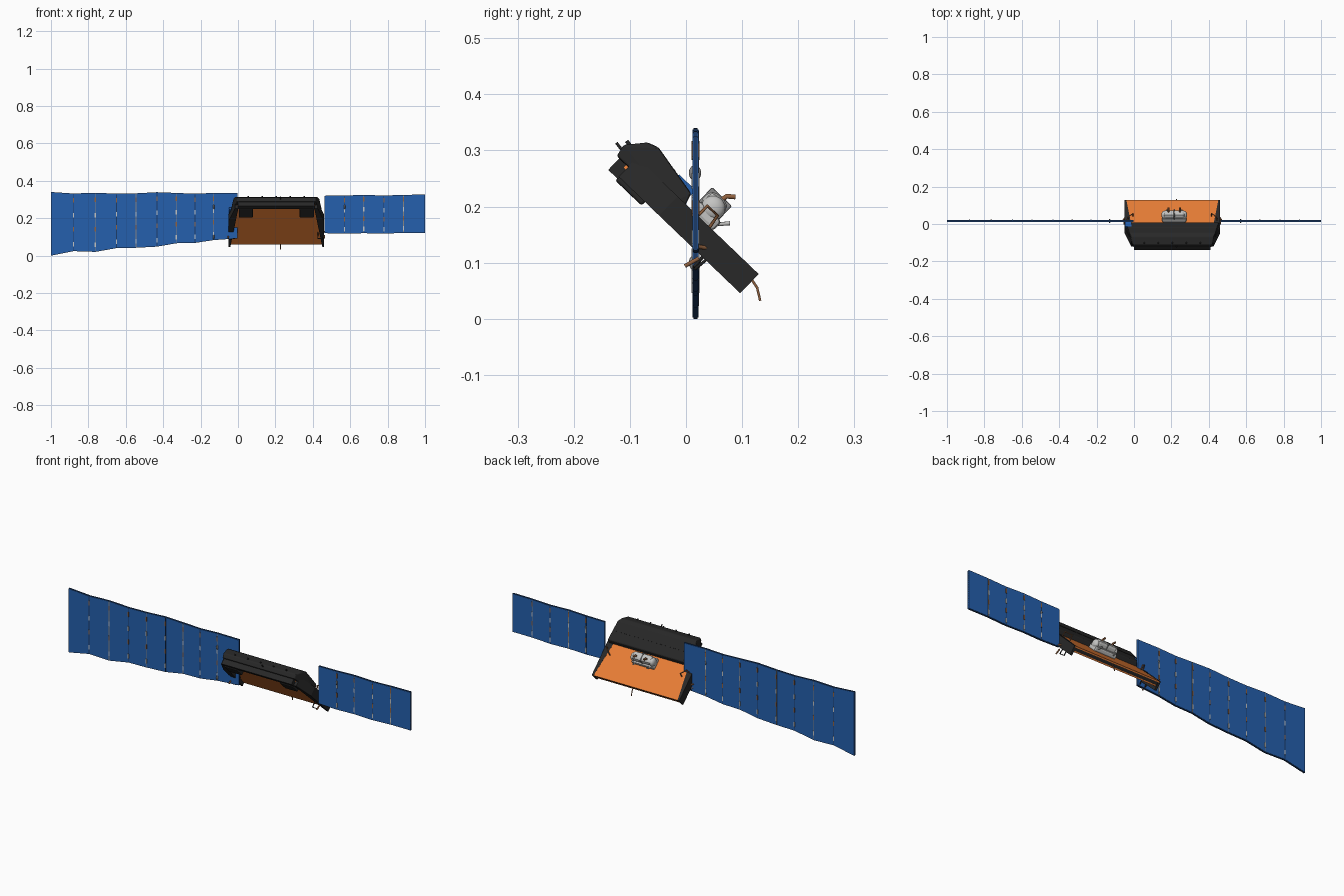
import bpy, bmesh, math
from mathutils import Vector

cube = bpy.data.objects.get("Cube")
if cube:
    bpy.data.objects.remove(cube, do_unlink=True)


def material(name, r, g, b):
    m = bpy.data.materials.new(name)
    m.use_nodes = True
    m.diffuse_color = (r, g, b, 1)
    m.node_tree.nodes["Principled BSDF"].inputs["Base Color"].default_value = (r, g, b, 1)
    return m


BLACK = material("black", 0.021, 0.021, 0.021)
ORANGE = material("orange foil", 0.84, 0.215, 0.038)
BLUE = material("solar blue", 0.018, 0.115, 0.42)
NAVY = material("dark blue", 0.012, 0.045, 0.14)
GREY = material("light grey", 0.55, 0.55, 0.54)
STEEL = material("hinge grey", 0.24, 0.24, 0.24)
BRONZE = material("bronze", 0.28, 0.12, 0.05)

MID = 0.205                       # body centre in x
PANEL_Y = 0.017
ALONG = Vector((0, -0.722, 0.692))   # up the tilted deck
OUT = Vector((0, 0.692, 0.722))      # away from the deck
CORNER = Vector((MID, 0.098, 0.047))


def deck(x, u, n):
    """Point on the tilted body: x from its centre, u up the slope, n off the underside."""
    return CORNER + Vector((x, 0, 0)) + ALONG * u + OUT * n


def finish(name, bm, mat, smooth=False):
    bmesh.ops.recalc_face_normals(bm, faces=bm.faces)
    me = bpy.data.meshes.new(name)
    bm.to_mesh(me)
    bm.free()
    me.materials.append(mat)
    for p in me.polygons:
        p.use_smooth = smooth
    ob = bpy.data.objects.new(name, me)
    bpy.context.collection.objects.link(ob)
    return ob


def hull(name, points, mat, bevel=0):
    bm = bmesh.new()
    for p in points:
        bm.verts.new(p)
    bmesh.ops.convex_hull(bm, input=bm.verts)
    bmesh.ops.dissolve_limit(bm, angle_limit=0.02, verts=bm.verts, edges=bm.edges)
    ob = finish(name, bm, mat)
    if bevel:
        mod = ob.modifiers.new("Bevel", "BEVEL")
        mod.width, mod.segments = bevel, 2


def deck_box(name, x0, x1, u0, u1, n0, n1, mat, bevel=0):
    hull(name, [deck(x, u, n) for x in (x0, x1) for u in (u0, u1) for n in (n0, n1)], mat, bevel)


def deck_plate(name, outline, n0, n1, mat):
    """Symmetric slab from (half width, u) pairs."""
    hull(name, [deck(s * w, u, n) for w, u in outline for s in (-1, 1) for n in (n0, n1)], mat)


def block(name, x, y, z, dx, dy, dz, mat):
    hull(name, [(x + i * dx, y + j * dy, z + k * dz)
                for i in (-1, 1) for j in (-1, 1) for k in (-1, 1)], mat)


def rod(name, points, radius, mat):
    cu = bpy.data.curves.new(name, "CURVE")
    cu.dimensions = "3D"
    cu.bevel_depth, cu.bevel_resolution, cu.use_fill_caps = radius, 1, True
    sp = cu.splines.new("POLY")
    sp.points.add(len(points) - 1)
    for sp_pt, p in zip(sp.points, points):
        sp_pt.co = (*p, 1)
    cu.materials.append(mat)
    ob = bpy.data.objects.new(name, cu)
    bpy.context.collection.objects.link(ob)


def ball(name, centre, scale, mat):
    bm = bmesh.new()
    bmesh.ops.create_uvsphere(bm, u_segments=16, v_segments=10, radius=1)
    for v in bm.verts:
        v.co = centre + Vector((v.co.x * scale[0], v.co.y * scale[1], v.co.z * scale[2]))
    finish(name, bm, mat, True)


# Thin tilted deck with foil on both faces
deck_plate("deck", [(0.25, 0.002), (0.25, 0.2), (0.213, 0.3)], 0.022, 0.041, BLACK)
deck_plate("deck_top_foil", [(0.252, 0), (0.252, 0.19)], 0.038, 0.045, ORANGE)
deck_plate("deck_under_foil", [(0.243, 0.001), (0.243, 0.2), (0.205, 0.305)], 0.016, 0.023, ORANGE)

# Equipment housing with a tapered, chamfered head
section = [(0.248, 0.178, 0.04), (0.248, 0.186, 0.066), (0.23, 0.285, 0.085), (0.22, 0.305, 0.078),
           (0.212, 0.333, 0.045), (0.21, 0.328, 0.022), (0.249, 0.2, 0.024)]
hull("housing", [deck(s * w, u, n) for w, u, n in section for s in (-1, 1)], BLACK, 0.004)
deck_plate("head_lip", [(0.205, 0.298), (0.205, 0.322)], -0.006, 0.03, BLACK)
deck_plate("housing_seam", [(0.235, 0.235), (0.235, 0.237)], 0.06, 0.0765, BLACK)

# Paired fittings on both sides of the body
for s in (-1, 1):
    deck_box("underside_pod", s * 0.125, s * 0.2, 0.235, 0.3, -0.011, 0.022, BLACK, 0.004)
    hull("side_rail", [deck(s * w, u, n) for w, u in ((0.246, 0), (0.256, 0), (0.24, 0.21), (0.256, 0.2),
         (0.203, 0.3), (0.22, 0.3)) for n in (-0.002, 0.0455)], BLACK)
    rod("top_handle", [deck(s * 0.24, 0.15, 0.04), deck(s * 0.236, 0.15, 0.07),
                       deck(s * 0.21, 0.125, 0.07), deck(s * 0.21, 0.12, 0.04)], 0.003, BRONZE)
    rod("lower_handle", [deck(s * 0.25, 0.085, 0), deck(s * 0.25, 0.088, -0.026),
                         deck(s * 0.222, 0.092, -0.026), deck(s * 0.222, 0.094, 0.02)], 0.003, BLACK)
    rod("wing_strut", [deck(s * 0.245, 0.09, 0.02), Vector((MID + s * 0.265, PANEL_Y, 0.13))], 0.004, BRONZE)
    rod("root_latch", [Vector((MID + s * 0.257, PANEL_Y - 0.019, 0.094)),
                       Vector((MID + s * 0.257, PANEL_Y + 0.006, 0.108))], 0.004, BRONZE)

# Blue cover at the right wing root
deck_box("wing_root_cover", -0.254, -0.218, 0.184, 0.225, 0.062, 0.0755, BLUE)

# Small studs along the head
for i in range(5):
    x = -0.15 + i * 0.075
    rod("head_stud", [deck(x, 0.31, 0.05), deck(x, 0.334, 0.054)], 0.004, BLACK)

# Whip antennas
rod("lower_antenna", [deck(0.022, 0.003, 0.03), deck(0.022, -0.015, 0.026), deck(0.022, -0.035, 0.013)],
    0.0025, BRONZE)
rod("upper_antenna", [deck(0.022, 0.32, 0.035), deck(0.022, 0.345, 0.039)], 0.003, BLACK)

# Instrument cluster on the deck
deck_box("instrument_base", -0.055, 0.075, 0.112, 0.168, 0.042, 0.068, GREY, 0.008)
deck_box("instrument_body", -0.048, 0.068, 0.12, 0.165, 0.06, 0.098, GREY, 0.014)
deck_box("instrument_band", 0.007, 0.013, 0.118, 0.167, 0.06, 0.1, STEEL, 0.004)
for s in (-1, 1):
    ball("instrument_end", deck(0.01 + s * 0.055, 0.14, 0.074), (0.014, 0.022, 0.022), GREY)
    rod("instrument_horn", [deck(0.01 + s * 0.03, 0.14, 0.09), deck(0.01 + s * 0.03, 0.137, 0.106),
                            deck(0.01 + s * 0.03, 0.125, 0.116)], 0.005, BRONZE)
    rod("instrument_foot", [deck(0.01 + s * 0.045, 0.14, 0.06), deck(0.01 + s * 0.045, 0.113, 0.06),
                            deck(0.01 + s * 0.04, 0.1, 0.075)], 0.004, GREY)


# Solar wings: (x, bottom, top) at each fold
def wing(side, folds):
    for a, c in zip(folds, folds[1:]):
        for name, inset, half, mat in (("frame", 0, 0.0035, NAVY), ("cells", 0.0025, 0.005, BLUE)):
            hull(f"{side}_panel_{name}",
                 [(x, PANEL_Y + h, z) for x, b, t in (a, c)
                  for z in (b + inset, t - inset) for h in (-half, half)], mat)
    # fold strips and hinges, alternating steel and dark
    for i, (x, b, t) in enumerate(folds[1:-1]):
        strip = STEEL if i % 2 else NAVY
        block(f"{side}_fold_strip", x, PANEL_Y, (b + t) / 2, 0.0018, 0.0058, (t - b) / 2 - 0.003, strip)
        for k, f in enumerate((0.12, 0.38, 0.62, 0.88)):
            block(f"{side}_hinge", x, PANEL_Y, b + (t - b) * f, 0.003, 0.0075, 0.012,
                  BRONZE if k % 2 else GREY)


wing("left", [(0.463, 0.12, 0.32), (0.57, 0.117, 0.321), (0.672, 0.12, 0.325),
              (0.78, 0.117, 0.321), (0.885, 0.122, 0.325), (1, 0.122, 0.326)])
wing("right", [(-1, 0, 0.34), (-0.88, 0.024, 0.332), (-0.763, 0.02, 0.336), (-0.65, 0.04, 0.331),
               (-0.545, 0.042, 0.333), (-0.433, 0.048, 0.339), (-0.33, 0.066, 0.335),
               (-0.23, 0.068, 0.331), (-0.13, 0.083, 0.335), (-0.004, 0.092, 0.334)])

# Round joints near the wing roots
for x, z in ((0.57, 0.26), (-0.13, 0.26), (-0.13, 0.1)):
    ball("wing_joint", Vector((x, PANEL_Y - 0.001, z)), (0.005, 0.011, 0.014), STEEL)
